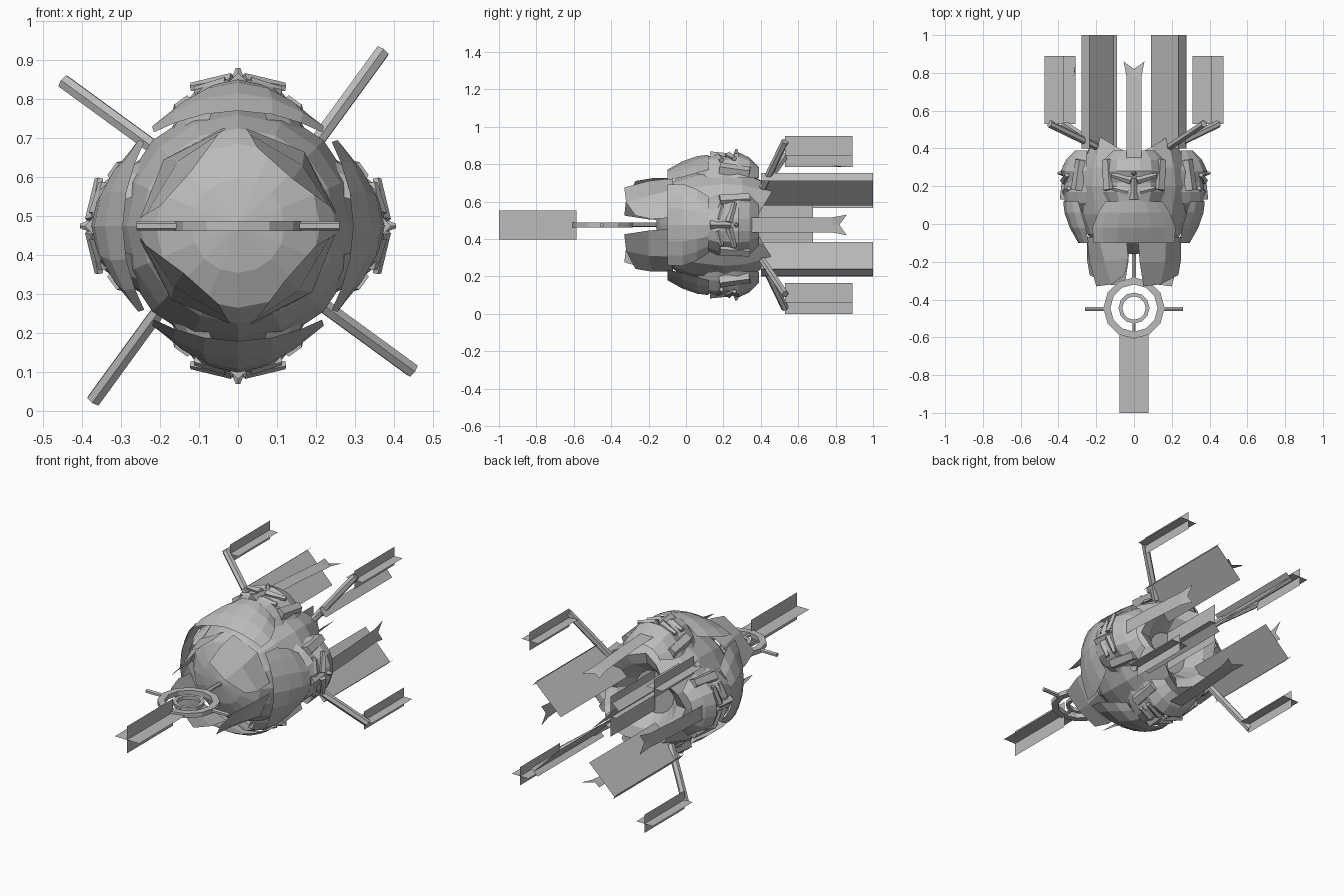
import bpy, bmesh, math
from mathutils import Matrix, Vector

cube = bpy.data.objects.get("Cube")
if cube:
    bpy.data.objects.remove(cube)

grey = bpy.data.materials.new("plain_grey")
grey.use_nodes = True
grey.diffuse_color = (0.5, 0.5, 0.5, 1)
grey.node_tree.nodes["Principled BSDF"].inputs["Base Color"].default_value = (0.5, 0.5, 0.5, 1)

CENTRE = Matrix.Translation((0, 0, 0.475))


def finish(bm, name, copies=1):
    """Turn a bmesh into objects, repeated by quarter turns about the long axis."""
    mesh = bpy.data.meshes.new(name)
    bm.normal_update()
    bm.to_mesh(mesh)
    bm.free()
    mesh.materials.append(grey)
    for k in range(copies):
        ob = bpy.data.objects.new(name if copies == 1 else f"{name}_{k + 1}", mesh)
        ob.matrix_world = CENTRE @ Matrix.Rotation(k * math.pi / 2, 4, 'Y')
        bpy.context.collection.objects.link(ob)


def loft(bm, rows, closed=False):
    """Skin rows of points with quads."""
    vs = [[bm.verts.new(p) for p in row] for row in rows]
    n = len(rows[0])
    for a, b in zip(vs, vs[1:]):
        for i in range(n if closed else n - 1):
            j = (i + 1) % n
            bm.faces.new((a[i], a[j], b[j], b[i]))
    return vs


def rod(bm, p, q, radius, tip=None, sides=6):
    """Straight or tapered bar between two points."""
    p, q = Vector(p), Vector(q)
    turn = (q - p).to_track_quat('Z', 'Y').to_matrix().to_4x4()
    bmesh.ops.create_cone(bm, cap_ends=True, segments=sides, radius1=radius,
                          radius2=radius if tip is None else tip, depth=(q - p).length,
                          matrix=Matrix.Translation((p + q) / 2) @ turn)


def strip(bm, a, b, y0, y1):
    """Flat sheet running along y, with its section going from a to b."""
    loft(bm, [[(a[0], y, a[1]), (b[0], y, b[1])] for y in (y0, y1)])


def cross_plates(bm, x, z, wide, tall, y0, y1):
    """Two thin sheets crossing at right angles."""
    strip(bm, (x - wide, z), (x + wide, z), y0, y1)
    strip(bm, (x, z - tall), (x, z + tall), y0, y1)


# Core: faceted shell with four rear lobes and a hollow back
bm = bmesh.new()
rows = []
SIDES = 16
for y, r, lobe in ((-0.16, 0.01, 0), (-0.14, 0.12, 0), (-0.1, 0.21, 0), (-0.05, 0.25, 0),
                   (0.05, 0.285, 0), (0.2, 0.31, 0), (0.3, 0.3, 0), (0.36, 0.25, 0.1),
                   (0.35, 0.19, 0.05), (0.28, 0.12, 0), (0.28, 0.01, 0)):
    row = []
    for i in range(SIDES):
        a = math.tau * i / SIDES
        row.append((r * math.cos(a), y + lobe * math.sin(2 * a) ** 2, r * math.sin(a)))
    rows.append(row)
vs = loft(bm, rows, True)
bm.faces.new(vs[0])
bm.faces.new(vs[-1])
bmesh.ops.recalc_face_normals(bm, faces=bm.faces)
finish(bm, "core_shell")

# Front petals: open sheets whose tips flatten into a straight edge
bm = bmesh.new()
loft(bm, [
    [(-0.25, -0.07, 0.02), (-0.19, -0.07, 0.17), (-0.04, -0.07, 0.25)],
    [(-0.235, -0.2, 0.03), (-0.155, -0.2, 0.165), (-0.03, -0.18, 0.25)],
    [(-0.2, -0.33, 0.05), (-0.12, -0.32, 0.14), (-0.05, -0.27, 0.235)]])
finish(bm, "front_petal", 4)

# Mask hoods: curved brow bands flaring back from the front edge to a point
bm = bmesh.new()
rows = []
for y, width, top, drop in ((-0.1, 0.215, 0.295, 0.055), (-0.02, 0.22, 0.34, 0.085),
                            (0.06, 0.19, 0.368, 0.09), (0.12, 0.15, 0.375, 0.08)):
    rows.append([(width * t, y, top - drop * t * t)
                 for t in (-1, -0.75, -0.4, 0, 0.4, 0.75, 1)])
loft(bm, rows)
finish(bm, "mask_hood", 4)

# Mask faces: domed plate with nose, brows, cheeks and crown
bm = bmesh.new()
rows = []
for y, width, top in ((0.06, 0.08, 0.35), (0.11, 0.14, 0.365), (0.17, 0.165, 0.375),
                      (0.22, 0.16, 0.365), (0.28, 0.17, 0.388), (0.34, 0.16, 0.36),
                      (0.39, 0.11, 0.31)):
    rows.append([(width * t, y, 0.25 + (top - 0.25) * (1 - abs(t) ** 3))
                 for t in (-1, -0.85, -0.55, -0.2, 0, 0.2, 0.55, 0.85, 1)])
loft(bm, rows)
rod(bm, (0, 0.13, 0.365), (0, 0.24, 0.37), 0.028, 0.012, 4)
rod(bm, (0, 0.27, 0.37), (0, 0.27, 0.405), 0.02, 0.006, 5)
for s in (-1, 1):
    rod(bm, (s * 0.015, 0.23, 0.37), (s * 0.12, 0.26, 0.355), 0.022, 0.012, 5)
    rod(bm, (s * 0.03, 0.17, 0.362), (s * 0.11, 0.19, 0.345), 0.02, 0.012, 5)
    rod(bm, (s * 0.13, 0.18, 0.3), (s * 0.14, 0.34, 0.28), 0.035, 0.03, 5)
finish(bm, "mask_face", 4)

# Mask ribbons: long narrow sheets with a forked, flared end
bm = bmesh.new()
loft(bm, [[(-w, y, r), (0, y - notch, r), (w, y, r)] for y, w, r, notch in
          ((0.3, 0.04, 0.35, 0), (0.52, 0.04, 0.34, 0),
           (0.78, 0.04, 0.32, 0), (0.86, 0.055, 0.31, 0.04))])
finish(bm, "mask_ribbon", 4)

# Rear banners: planks standing outward from the axis, each capped by a narrow strip
bm = bmesh.new()
strip(bm, (0.09, 0.105), (0.25, 0.26), 0.4, 1.0)
strip(bm, (0.272, 0.235), (0.235, 0.277), 0.4, 1.0)
finish(bm, "rear_banner", 4)

# Narrow crossed vanes in the middle of the hollow back
bm = bmesh.new()
cross_plates(bm, 0, 0.01, 0.036, 0.115, 0.28, 0.68)
finish(bm, "inner_vane")

# Outrigger struts and their crossed vanes
bm = bmesh.new()
rod(bm, (0.19, 0.41, 0.2), (0.37, 0.53, 0.447), 0.02)
finish(bm, "outrigger_strut", 4)
bm = bmesh.new()
cross_plates(bm, 0.362, 0.423, 0.052, 0.052, 0.53, 0.89)
finish(bm, "outrigger_vane", 4)

# Nose: crossed vanes, two flat rings, side pins and spokes
bm = bmesh.new()
cross_plates(bm, 0, 0, 0.077, 0.077, -1.0, -0.585)
finish(bm, "nose_vane")


def ring(name, outer, inner, half):
    """Flat twelve-sided ring with a square section."""
    bm = bmesh.new()
    rows = []
    for r, z in ((outer, -half), (outer, half), (inner, half), (inner, -half), (outer, -half)):
        rows.append([(r * math.cos(math.tau * i / 12), -0.445 + r * math.sin(math.tau * i / 12), z)
                     for i in range(12)])
    loft(bm, rows, True)
    bmesh.ops.remove_doubles(bm, verts=bm.verts, dist=0.0001)
    bmesh.ops.recalc_face_normals(bm, faces=bm.faces)
    finish(bm, name)


ring("nose_outer_ring", 0.162, 0.125, 0.013)
ring("nose_inner_ring", 0.082, 0.062, 0.01)
bm = bmesh.new()
for s in (-1, 1):
    rod(bm, (s * 0.14, -0.45, 0), (s * 0.26, -0.45, 0), 0.012)
rod(bm, (0, -0.58, 0), (0, -0.52, 0), 0.01)
rod(bm, (0, -0.3, 0), (0, -0.13, 0), 0.012)
finish(bm, "nose_pins")
